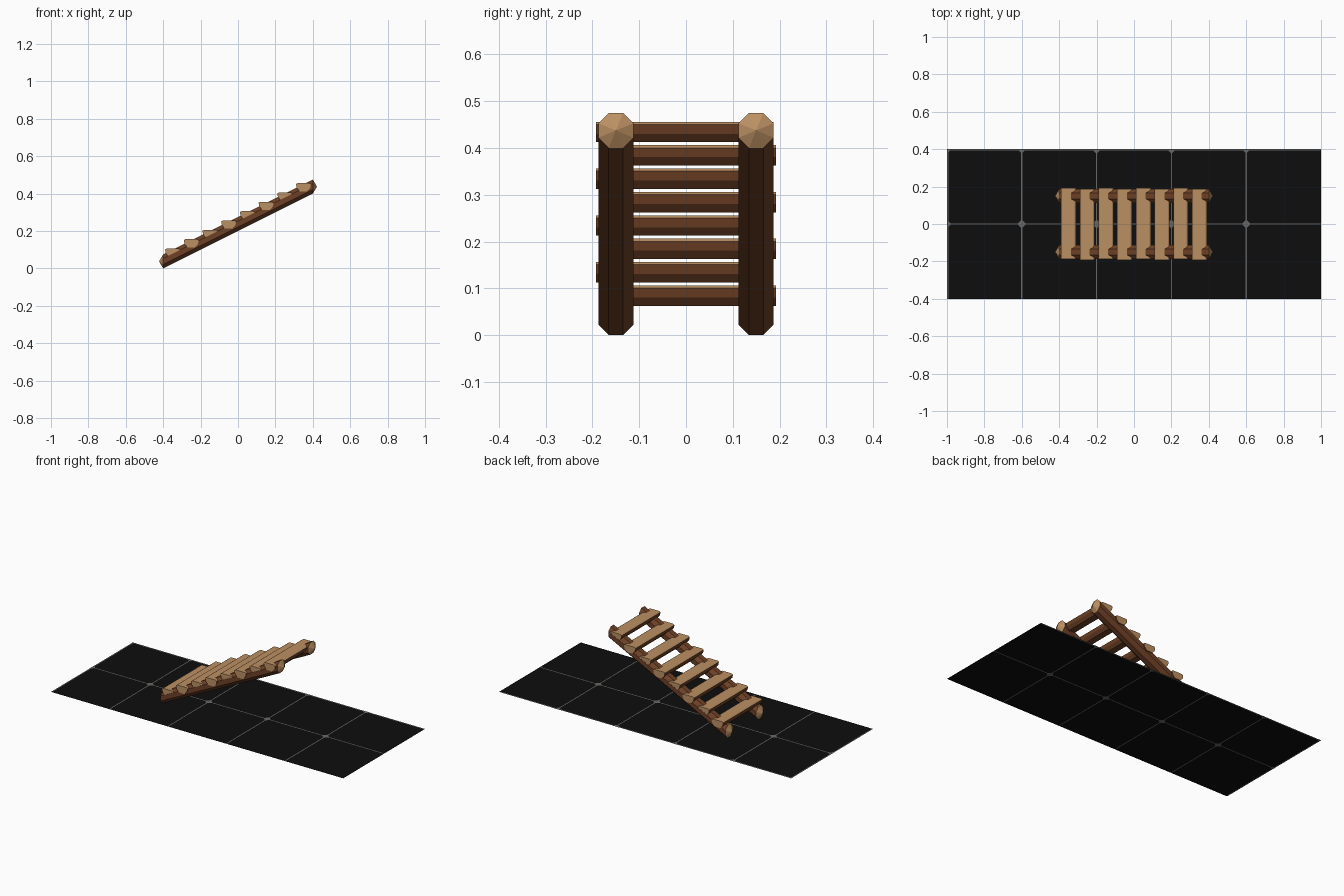
import bpy, bmesh, math

if "Cube" in bpy.data.objects:
    bpy.data.objects.remove(bpy.data.objects["Cube"])


def material(name, rgb):
    m = bpy.data.materials.new(name)
    m.diffuse_color = (*rgb, 1)
    m.use_nodes = True
    m.node_tree.nodes["Principled BSDF"].inputs["Base Color"].default_value = m.diffuse_color
    return m


BARK = material("bark brown", (0.155, 0.052, 0.019))
WOOD = material("cut wood tan", (0.50, 0.28, 0.125))
BLACK = material("floor black", (0.004, 0.004, 0.004))
GREY = material("line grey", (0.14, 0.14, 0.125))


def make(name, verts, faces, mats, rule=None):
    """Build a flat-faced object; rule(face) picks the material index."""
    mesh = bpy.data.meshes.new(name)
    mesh.from_pydata(verts, [], faces)
    bm = bmesh.new()
    bm.from_mesh(mesh)
    bmesh.ops.recalc_face_normals(bm, faces=bm.faces)
    for f in bm.faces:
        f.material_index = rule(f) if rule else 0
    bm.to_mesh(mesh)
    bm.free()
    for m in mats:
        mesh.materials.append(m)
    obj = bpy.data.objects.new(name, mesh)
    bpy.context.collection.objects.link(obj)
    return obj


def rail_z(x):
    return 0.2375 + 0.5 * x


# Sloping side rails: octagons in upright planes, with pointed cut ends
def rail(name, y):
    r = 0.0375 / math.cos(math.pi / 8)
    verts, faces = [], []
    for x in (-0.4, 0.4):
        for i in range(8):
            a = math.pi / 8 + i * math.pi / 4
            verts.append((x, y + r * math.cos(a), rail_z(x) + r * math.sin(a)))
    verts += [(-0.422, y, rail_z(-0.4)), (0.422, y, rail_z(0.4))]
    for i in range(8):
        j = (i + 1) % 8
        faces += [(i, j, j + 8, i + 8), (i, j, 16), (i + 8, j + 8, 17)]
    make(name, verts, faces, [BARK, WOOD], lambda f: 1 if len(f.verts) == 3 else 0)


rail("front_rail", -0.15)
rail("back_rail", 0.15)

# Half-log steps, alternately nudged sideways
PROFILE = [(-0.040, 0.038), (-0.036, 0.018), (-0.02, 0), (0.02, 0),
           (0.036, 0.018), (0.040, 0.038), (0.032, 0.0435), (-0.032, 0.0435)]
for k in range(8):
    x = -0.35 + 0.1 * k
    shift = -0.003 if k % 2 else 0.003
    n = len(PROFILE)
    verts = [(x + px, shift + y, rail_z(x) + pz)
             for y in (-0.19, 0.19) for px, pz in PROFILE]
    faces = [(i, (i + 1) % n, (i + 1) % n + n, i + n) for i in range(n)]
    faces += [tuple(range(n)), tuple(range(n, 2 * n))]
    make(f"step_{k + 1}", verts, faces, [BARK, WOOD],
         lambda f: 1 if f.normal.z > 0.3 or abs(f.normal.y) > 0.9 else 0)

# Floor sheet with grid lines cut into it
LINES = (-0.6, -0.2, 0.2, 0.6)
xs = [-1, -0.993] + [c + d for c in LINES for d in (-0.003, 0.003)] + [1]
ys = [-0.4, -0.003, 0.003, 0.392, 0.4]
verts = [(x, y, 0) for y in ys for x in xs]
w = len(xs)
faces = [(j * w + i, j * w + i + 1, (j + 1) * w + i + 1, (j + 1) * w + i)
         for j in range(len(ys) - 1) for i in range(w - 1)]


def floor_rule(f):
    c = f.calc_center_median()
    on_line = (abs(c.y) < 0.003 or c.y > 0.392 or c.x < -0.993
               or any(abs(c.x - l) < 0.003 for l in LINES))
    return 1 if on_line else 0


make("floor", verts, faces, [BLACK, GREY], floor_rule)

# Small diamonds where lines cross, on both sides of the sheet
verts, faces = [], []
for cx in (-1,) + LINES:
    for cy in (0, 0.4):
        for z in (-0.0006, 0.0006):
            b = len(verts)
            for dx, dy in ((-1, 0), (0, -1), (1, 0), (0, 1)):
                verts.append((max(-1, cx + 0.024 * dx), min(0.4, cy + 0.024 * dy), z))
            faces.append((b, b + 1, b + 2, b + 3))
make("floor_diamonds", verts, faces, [GREY])
